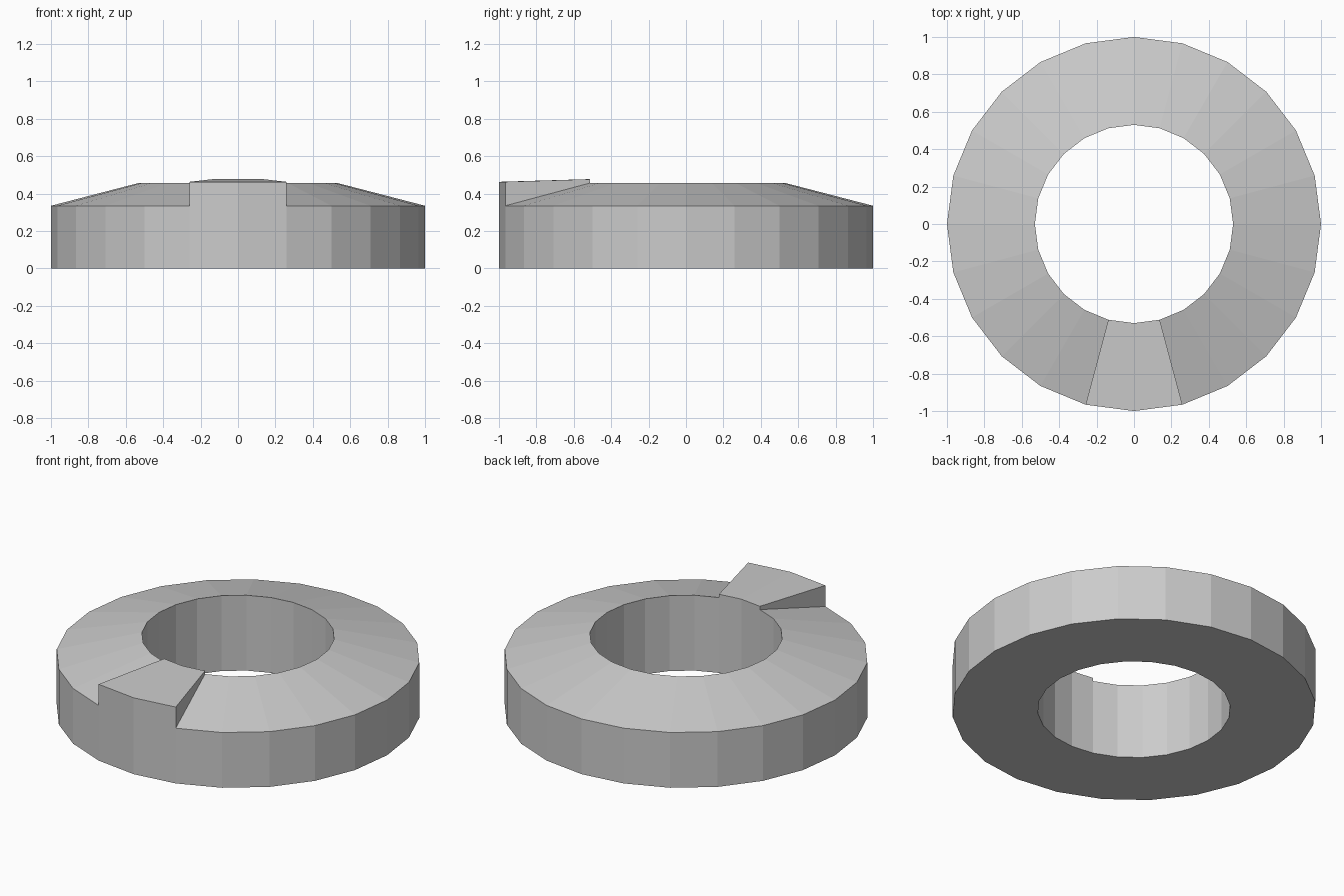
import bpy, bmesh, math
from mathutils import Matrix, Vector

cube = bpy.data.objects.get("Cube")
if cube:
    bpy.data.objects.remove(cube, do_unlink=True)

SIDES = 24
R_OUT, R_IN = 1.0, 0.53
Z_OUT, Z_IN = 0.335, 0.457          # rim heights of the sloping top
TAB_OUT, TAB_IN = 0.463, 0.477      # rim heights of the raised tab

# Plain grey metal
grey = bpy.data.materials.new("grey_metal")
grey.use_nodes = True
colour = (0.6, 0.6, 0.6, 1)
grey.diffuse_color = colour
grey.node_tree.nodes["Principled BSDF"].inputs["Base Color"].default_value = colour

# Ring: a cross-section revolved about z
bm = bmesh.new()
profile = [(R_IN, 0), (R_OUT, 0), (R_OUT, Z_OUT), (R_IN, Z_IN)]
verts = [bm.verts.new((0, -r, z)) for r, z in profile]
edges = [bm.edges.new((verts[i], verts[(i + 1) % 4])) for i in range(4)]
bmesh.ops.spin(bm, geom=verts + edges, cent=(0, 0, 0), axis=(0, 0, 1),
               angle=math.tau, steps=SIDES, use_merge=True)
bmesh.ops.remove_doubles(bm, verts=bm.verts, dist=0.0001)
bmesh.ops.recalc_face_normals(bm, faces=bm.faces)

# Tab: the two front segments of the sloping top, raised
def on_tab(face):
    c = face.calc_center_median()
    return face.normal.z > 0.5 and c.y < 0 and abs(math.atan2(c.x, -c.y)) < math.tau / SIDES

tab = [f for f in bm.faces if on_tab(f)]
raised = bmesh.ops.extrude_face_region(bm, geom=tab)["geom"]
for v in (g for g in raised if isinstance(g, bmesh.types.BMVert)):
    v.co.z = TAB_OUT if v.co.xy.length > (R_IN + R_OUT) / 2 else TAB_IN
bmesh.ops.delete(bm, geom=[f for f in tab if f.is_valid], context='FACES_ONLY')
bmesh.ops.recalc_face_normals(bm, faces=bm.faces)

mesh = bpy.data.meshes.new("ring_with_tab")
bm.to_mesh(mesh)
bm.free()
mesh.materials.append(grey)
bpy.context.collection.objects.link(bpy.data.objects.new("ring_with_tab", mesh))
